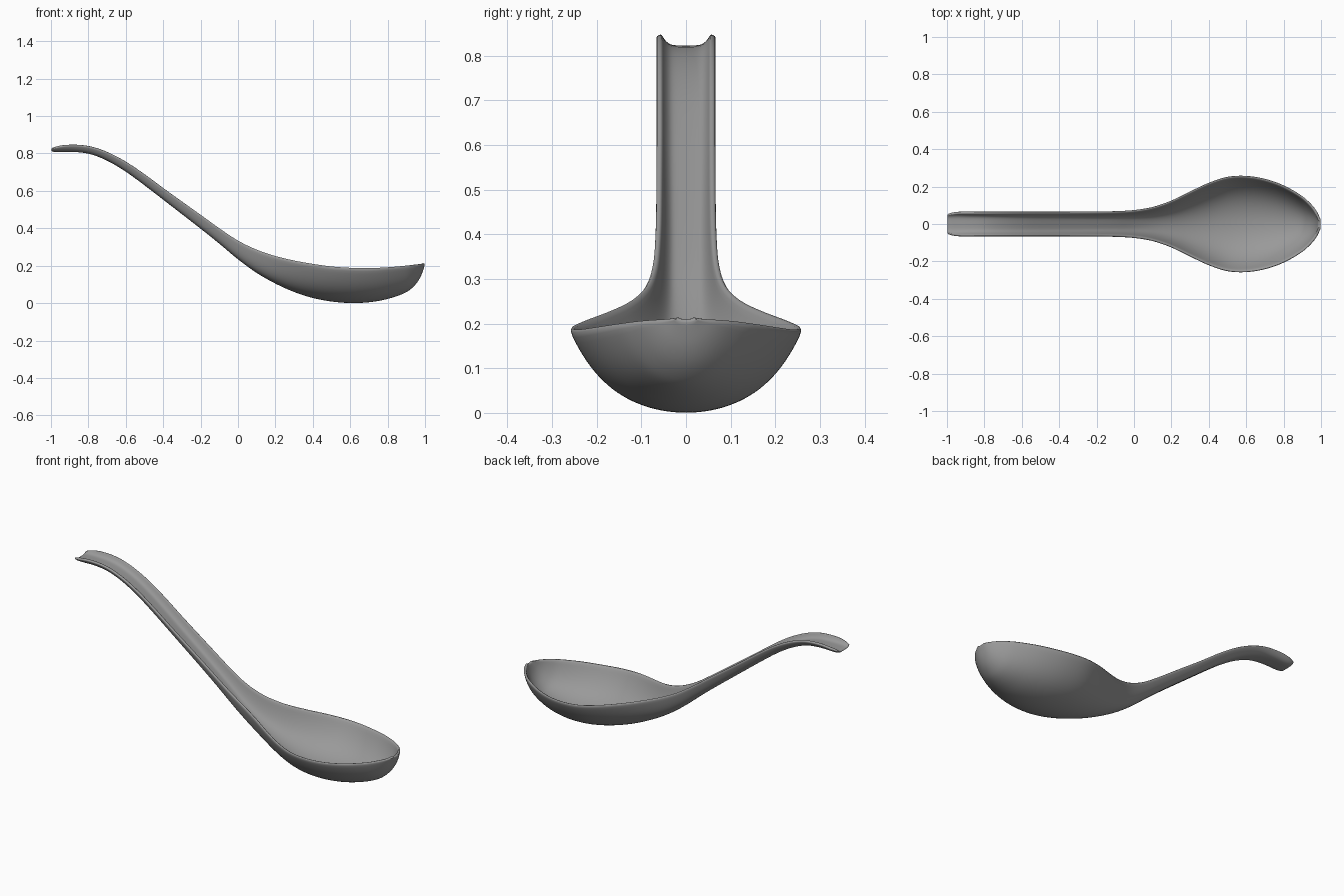
import bpy, bmesh

if "Cube" in bpy.data.objects:
    bpy.data.objects.remove(bpy.data.objects["Cube"])

# Profile stations along the spoon: x, half width, rim height, underside height
KEYS = [
    (-1.00, 0.056, 0.823, 0.808), (-0.97, 0.067, 0.834, 0.807),
    (-0.90, 0.068, 0.843, 0.809), (-0.80, 0.068, 0.837, 0.800),
    (-0.70, 0.068, 0.805, 0.762), (-0.60, 0.068, 0.753, 0.703),
    (-0.50, 0.068, 0.686, 0.630), (-0.40, 0.068, 0.612, 0.553),
    (-0.20, 0.069, 0.470, 0.398), (-0.10, 0.071, 0.398, 0.318),
    (0.00, 0.077, 0.332, 0.234), (0.10, 0.094, 0.284, 0.161),
    (0.20, 0.129, 0.250, 0.104), (0.30, 0.178, 0.226, 0.059),
    (0.40, 0.225, 0.208, 0.027), (0.50, 0.257, 0.194, 0.008),
    (0.60, 0.262, 0.187, 0.000), (0.70, 0.246, 0.185, 0.004),
    (0.80, 0.211, 0.190, 0.022), (0.90, 0.153, 0.199, 0.058),
    (0.95, 0.107, 0.205, 0.100), (0.98, 0.066, 0.208, 0.148),
    (1.00, 0.020, 0.210, 0.208),
]
THICK = 0.014
ROWS, COLS = 72, 24


def tangent(i, k):
    a, b = KEYS[max(i - 1, 0)], KEYS[min(i + 1, len(KEYS) - 1)]
    return (b[k] - a[k]) / (b[0] - a[0])


def sample(x, k):
    """Smooth cubic interpolation of one profile column."""
    i = 0
    while i < len(KEYS) - 2 and x > KEYS[i + 1][0]:
        i += 1
    p, q = KEYS[i], KEYS[i + 1]
    h = q[0] - p[0]
    t = (x - p[0]) / h
    return ((2*t**3 - 3*t**2 + 1) * p[k] + (t**3 - 2*t**2 + t) * h * tangent(i, k)
            + (3*t**2 - 2*t**3) * q[k] + (t**3 - t**2) * h * tangent(i + 1, k))


# Outer skin: channel sections on the handle blending to bowl sections
bm = bmesh.new()
grid = []
for r in range(ROWS + 1):
    x = 1 - 2 * (1 - r / ROWS) ** 1.5
    w, rim, low = (sample(x, k) for k in (1, 2, 3))
    blend = min(max((x + 0.2) / 0.6, 0), 1)
    blend = blend * blend * (3 - 2 * blend)
    row = []
    for c in range(COLS + 1):
        s = 2 * c / COLS - 1
        t = s * (1.35 - 0.35 * abs(s))      # denser towards the rim
        a = abs(t)
        rise = (1 - blend) * a ** 4 + blend * (0.62 * a ** 2 + 0.38 * a ** 5)
        row.append(bm.verts.new((x, w * t, low + (rim - low) * rise)))
    grid.append(row)
for a, b in zip(grid, grid[1:]):
    for c in range(COLS):
        bm.faces.new((a[c], b[c], b[c + 1], a[c + 1]))

mesh = bpy.data.meshes.new("spoon")
bm.to_mesh(mesh)
bm.free()
spoon = bpy.data.objects.new("spoon", mesh)
bpy.context.collection.objects.link(spoon)

# Dark grey finish
grey = bpy.data.materials.new("dark_grey")
grey.diffuse_color = (0.32, 0.32, 0.32, 1)
grey.use_nodes = True
grey.node_tree.nodes["Principled BSDF"].inputs["Base Color"].default_value = grey.diffuse_color
mesh.materials.append(grey)

# Wall thickness on the inside, then a rounded rim
solid = spoon.modifiers.new("wall", 'SOLIDIFY')
solid.thickness = THICK
solid.offset = 1
sub = spoon.modifiers.new("round", 'SUBSURF')
sub.levels = sub.render_levels = 1

bpy.context.view_layer.objects.active = spoon
spoon.select_set(True)
bpy.ops.object.shade_smooth()
